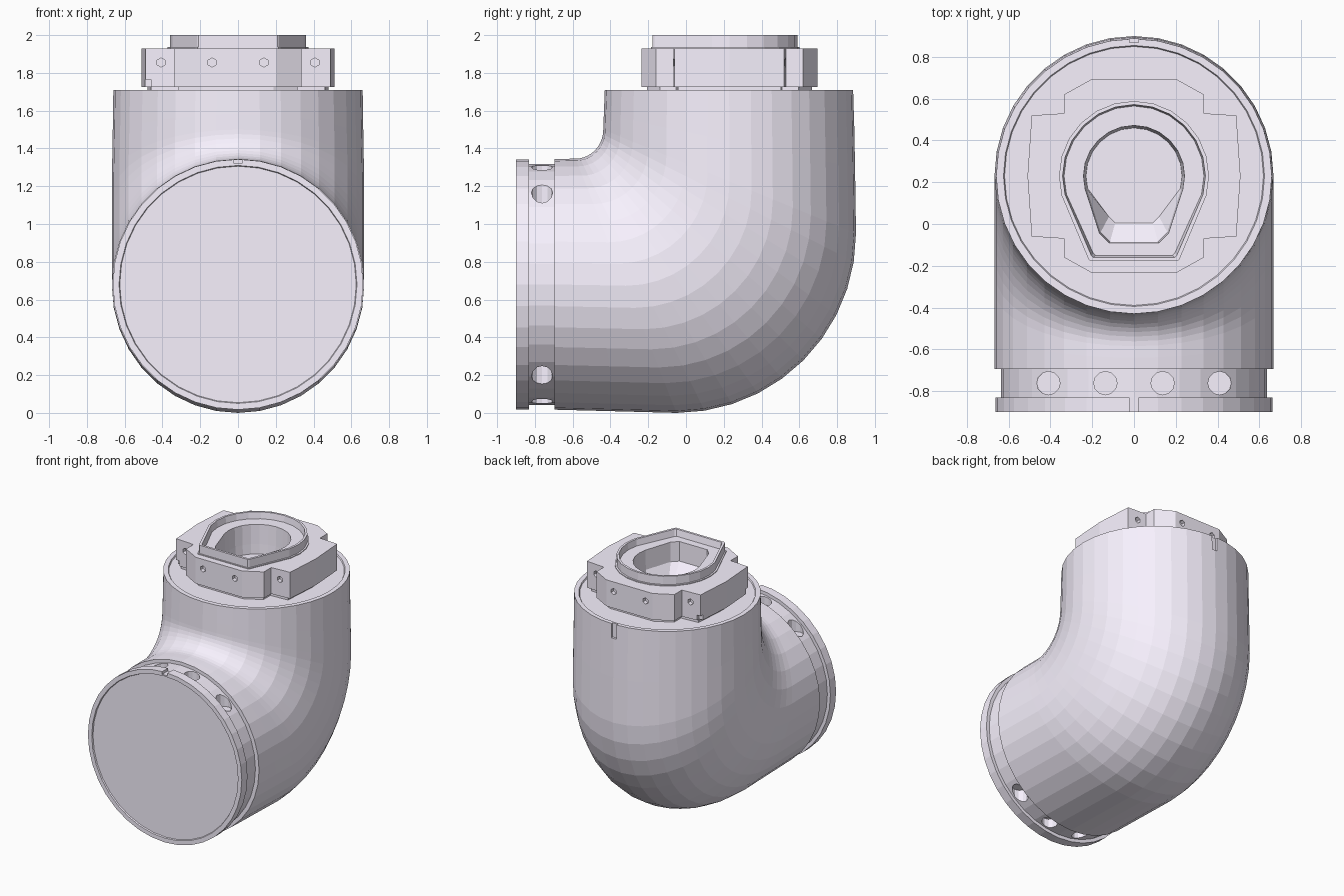
import bpy, bmesh
from math import sin, cos, pi, radians, sqrt
from mathutils import Matrix, Vector

if "Cube" in bpy.data.objects:
    bpy.data.objects.remove(bpy.data.objects["Cube"])

CY, CZ, SIDES = 0.23, 0.68, 36   # axis of the vertical and of the horizontal pipe

lilac = bpy.data.materials.new("lilac")
lilac.diffuse_color = (.94, .89, 1, 1)
lilac.use_nodes = True
lilac.node_tree.nodes["Principled BSDF"].inputs["Base Color"].default_value = lilac.diffuse_color


def make(name, bm):
    bmesh.ops.recalc_face_normals(bm, faces=bm.faces)
    mesh = bpy.data.meshes.new(name)
    bm.to_mesh(mesh)
    bm.free()
    mesh.materials.append(lilac)
    ob = bpy.data.objects.new(name, mesh)
    bpy.context.collection.objects.link(ob)
    return ob


def loft(name, rings):
    """Skin a list of equal-length point loops and cap both ends."""
    bm = bmesh.new()
    loops = [[bm.verts.new(p) for p in r] for r in rings]
    n = len(loops[0])
    for a, b in zip(loops, loops[1:]):
        for i in range(n):
            j = (i + 1) % n
            bm.faces.new((a[i], a[j], b[j], b[i]))
    bm.faces.new(loops[0])
    bm.faces.new(loops[-1])
    return make(name, bm)


def ring(inner, outer, half_width):
    """Ellipse spanning two (y, z) points of the side view."""
    a, b = Vector((0, *inner)), Vector((0, *outer))
    mid, half = (a + b) / 2, (b - a) / 2
    return [mid + half * cos(t) + Vector((half_width * sin(t), 0, 0))
            for t in (2 * pi * i / SIDES for i in range(SIDES))]


def flat_ring(r, z):
    return ring((CY - r, z), (CY + r, z), r)


def front_ring(r, y):
    return ring((y, CZ + r), (y, CZ - r), r)


def add_box(bm, loc, size):
    bmesh.ops.create_cube(bm, size=1, matrix=Matrix.Translation(loc) @ Matrix.Diagonal((*size, 1)))


def add_rod(bm, matrix, r, depth, n):
    bmesh.ops.create_cone(bm, cap_ends=True, segments=n, radius1=r, radius2=r,
                          depth=depth, matrix=matrix)


def cut(ob, cutter):
    cutter.hide_render = True
    mod = ob.modifiers.new("cut", 'BOOLEAN')
    mod.operation, mod.solver, mod.object = 'DIFFERENCE', 'EXACT', cutter
    bpy.context.view_layer.objects.active = ob
    bpy.ops.object.modifier_apply(modifier=mod.name)
    bpy.data.objects.remove(cutter)


# Elbow body: rim, straight pipe, bend with a tight inner and a wide outer arc
rings = [flat_ring(.62, 1.7), flat_ring(.625, 1.71),
         ring((-.43, 1.71), (.887, 1.71), .66), ring((-.435, 1.58), (.895, 1.3), .664)]
for k in range(11):
    t = pi / 2 * k / 10
    rings.append(ring((-.585 + .147 * cos(t), 1.5 - .154 * sin(t)),
                      (-.05 + .95 * cos(t), .95 - .95 * sin(t)), .668))
rings += [ring((-.64, 1.345), (-.35, .008), .668), ring((-.695, 1.343), (-.695, .017), .668)]
# groove, end flange and recessed end plate
rings += [front_ring(r, y) for r, y in
          ((.637, -.695), (.637, -.83), (.663, -.83), (.663, -.9), (.63, -.9), (.626, -.89))]
body = loft("elbow_body", rings)

# Vertical round pockets in the groove, key slots on the flange and at the back of the rim
bm = bmesh.new()
for side in (-1, 1):
    for x in (-.41, -.137, .137, .41):
        z = CZ + side * (sqrt(.637 ** 2 - x * x) + .02)
        add_rod(bm, Matrix.Translation((x, -.762, z)), .056, .16, 12)
add_box(bm, (0, -.87, 1.345), (.045, .09, .05))
add_box(bm, (0, .895, 1.67), (.045, .05, .14))
cut(body, make("body_cutter", bm))

# Collar: one quarter of the outline mirrored both ways
quarter = [(.51, 0), (.49, .29), (.335, .30), (.335, .39), (.2, .465)]
right = [(x, -y) for x, y in quarter[:0:-1]] + quarter
outline = right + [(-x, y) for x, y in right[::-1]]


def collar_ring(s, z):
    return [(x * s, CY + y * s, z) for x, y in outline]


collar = loft("mounting_collar", [collar_ring(.94, 1.69), collar_ring(.94, 1.725),
                                  collar_ring(1, 1.725), collar_ring(1, 1.93)])


# Keyhole outline: round at the back, tapering to a flat front edge
def keyhole(r, w, yb, c, z):
    arc = [(r * cos(radians(a)), CY + r * sin(radians(a)), z) for a in range(-15, 196, 15)]
    return arc + [(-w, yb + c, z), (-w + c, yb, z), (w - c, yb, z), (w, yb + c, z)]


cut(collar, loft("well_cutter", [keyhole(.3, .19, -.14, .02, z) for z in (1.6, 2.1)]))

# Screw holes and small corner notches of the collar
bm = bmesh.new()
for sx in (-1, 1):
    for sy in (-1, 1):
        for x, y in ((.137, .465), (.407, .295)):
            m = Matrix.Translation((sx * x, CY + sy * y, 1.855)) @ Matrix.Rotation(pi / 2, 4, 'X')
            add_rod(bm, m, .024, .06, 6)
for sy in (-1, 1):
    add_box(bm, (-.49, CY + sy * .29, 1.74), (.06, .05, .05))
cut(collar, make("collar_cutter", bm))

# Raised keyhole lip, stepped well inside it and a round floor
loft("keyhole_lip", [
    keyhole(.31, .195, -.145, .02, 1.705), keyhole(.31, .195, -.145, .02, 1.925),
    keyhole(.372, .225, -.185, .01, 1.925), keyhole(.372, .225, -.185, .01, 1.936),
    keyhole(.359, .218, -.178, .01, 1.936), keyhole(.359, .218, -.178, .01, 2.0),
    keyhole(.342, .205, -.16, .01, 2.0), keyhole(.335, .195, -.15, .01, 1.95),
    keyhole(.242, .165, -.09, .045, 1.95), keyhole(.235, .16, -.085, .045, 1.8),
    keyhole(.23, .12, .005, .03, 1.725)])
